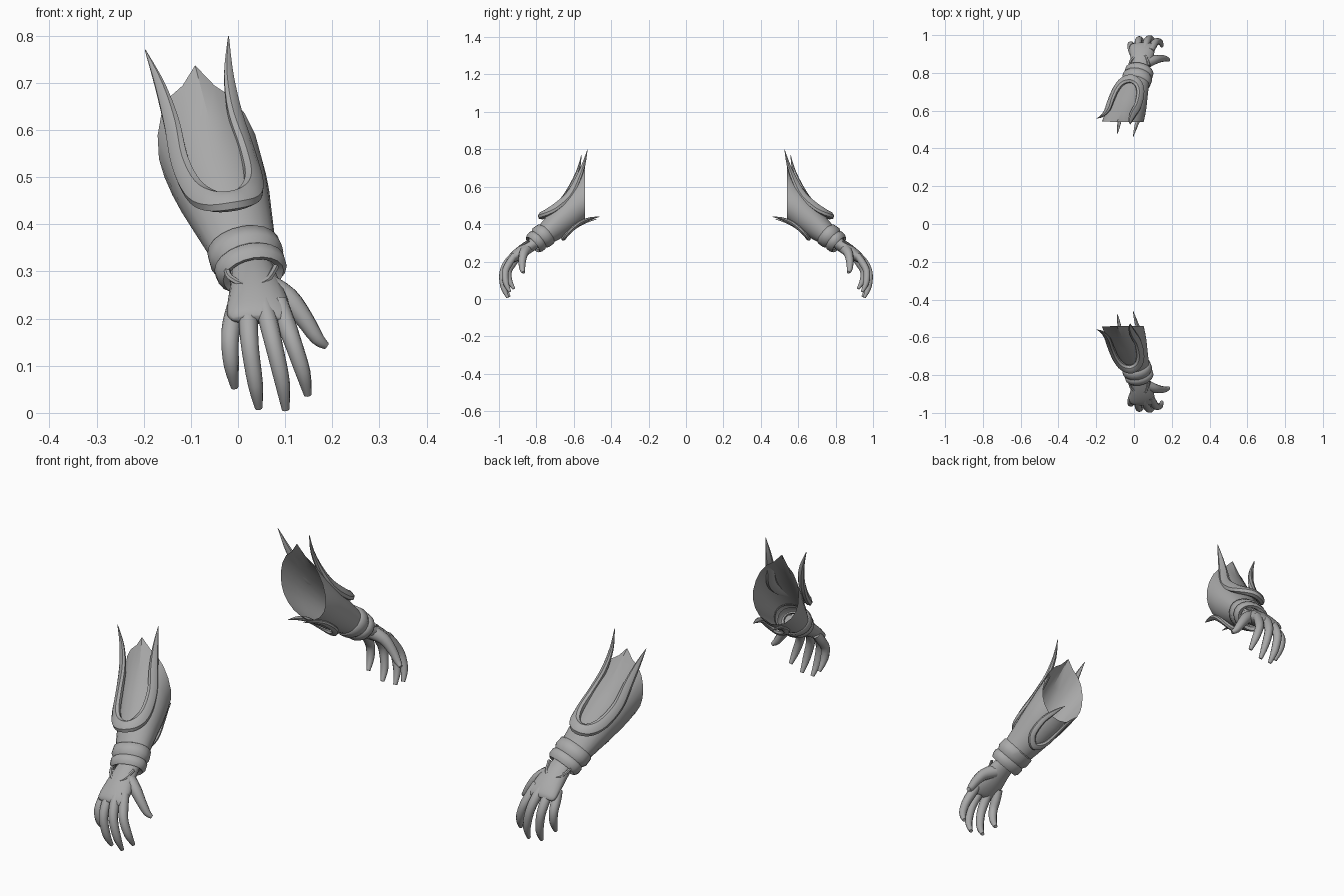
import bpy, bmesh, math
from mathutils import Vector as V

grey = bpy.data.materials.new("plain_grey")
grey.diffuse_color = (0.4, 0.4, 0.4, 1)

# Forearm frame: A runs down the arm, S across it, U out of its back
E = V((-0.055, -0.54, 0.54))
A = V((0.085, -0.26, -0.23)).normalized()
S = (V((1, 0, 0)) - A * A.x).normalized()
U = A.cross(S)


def local(t, s, h):
    return E + A * t + S * s + U * h


def spline(pts, n):
    """Catmull-Rom through tuples of any length."""
    out = []
    for i in range(len(pts) - 1):
        p = [pts[max(0, min(len(pts) - 1, i + k))] for k in (-1, 0, 1, 2)]
        for j in range(n):
            f = j / n
            out.append(tuple(0.5 * (2 * b + (c - a) * f + (2 * a - 5 * b + 4 * c - d) * f * f
                                    + (3 * b - a - 3 * c + d) * f ** 3)
                             for a, b, c, d in zip(*p)))
    return out + [tuple(pts[-1])]


def loft(name, rings, cap=True, angle=40):
    bm = bmesh.new()
    loops = [[bm.verts.new(p) for p in r] for r in rings]
    n = len(loops[0])
    for a, b in zip(loops, loops[1:]):
        for i in range(n):
            bm.faces.new((a[i], a[(i + 1) % n], b[(i + 1) % n], b[i]))
    if cap:
        bm.faces.new(loops[0][::-1])
        bm.faces.new(loops[-1])
    bmesh.ops.recalc_face_normals(bm, faces=bm.faces)
    me = bpy.data.meshes.new(name)
    bm.to_mesh(me)
    bm.free()
    me.materials.append(grey)
    ob = bpy.data.objects.new(name, me)
    bpy.context.collection.objects.link(ob)
    # The other arm is a reflection across y = 0
    mod = ob.modifiers.new("other_arm", 'MIRROR')
    mod.use_axis = (False, True, False)
    mod.use_mirror_merge = False
    bpy.context.view_layer.objects.active = ob
    ob.select_set(True)
    bpy.ops.object.shade_smooth_by_angle(angle=math.radians(angle))
    ob.select_set(False)
    return ob


def band(name, pts, normals, sides=8, angle=40):
    """Tube of (x, y, z, half width, half thickness) turned to face the normals."""
    rings = []
    for i, p in enumerate(pts):
        c = V(p[:3])
        d = (V(pts[min(i + 1, len(pts) - 1)][:3]) - V(pts[max(i - 1, 0)][:3])).normalized()
        side = d.cross(normals[i]).normalized()
        up = side.cross(d)
        rings.append([c + side * max(p[3], 0.001) * math.cos(q) + up * max(p[4], 0.001) * math.sin(q)
                      for q in (2 * math.pi * k / sides for k in range(sides))])
    return loft(name, rings, angle=angle)


# Forearm guard: t, half width, top, bottom, shear of the ring
N = 20
sleeve = [(0.0, 0.106, 0.122, 0.092, 0.91), (0.06, 0.103, 0.102, 0.094, 0.65),
          (0.12, 0.097, 0.085, 0.09, 0.4), (0.2, 0.085, 0.07, 0.082, 0.15),
          (0.26, 0.076, 0.057, 0.074, 0), (0.30, 0.07, 0.05, 0.064, 0)]


def arm_ring(t, w, top, bot, k):
    ring = []
    for i in range(N):
        q = 2 * math.pi * i / N
        s, h = w * math.cos(q), math.sin(q)
        h *= top if h > 0 else bot
        if k > 0.9 and i == N // 4:
            h = 0.148  # pointed rim
        ring.append(local(t - k * h + 0.25 * k * s, s - 0.004, h))
    return ring


loft("forearm_guard", [arm_ring(*r) for r in sleeve], cap=False)

# Gathered wrist cuff with two folds
cuff = [(0.285, 0.07, 0.05, 0.064, 0), (0.292, 0.078, 0.06, 0.072, 0), (0.325, 0.08, 0.064, 0.07, 0),
        (0.342, 0.07, 0.054, 0.06, 0), (0.35, 0.077, 0.06, 0.064, 0), (0.372, 0.076, 0.058, 0.062, 0),
        (0.385, 0.066, 0.05, 0.055, 0), (0.378, 0.052, 0.038, 0.042, 0), (0.35, 0.048, 0.034, 0.038, 0)]
loft("wrist_cuff", [arm_ring(*r) for r in cuff], cap=False, angle=50)


# U-shaped raised borders ending in two spikes: t, s, h, half width, half thickness
def border(name, half, shift):
    whole = [(t, -s, h, w, k) for t, s, h, w, k in half] + half[-2::-1]
    smooth = spline(whole, 4)
    pts = [(*local(t, s + shift, h), w, k) for t, s, h, w, k in smooth]
    band(name, pts, [S * s + U * h for t, s, h, w, k in smooth])


border("back_border", [(-0.168, 0.091, 0.185, 0.001, 0.001), (-0.10, 0.075, 0.138, 0.012, 0.008),
                       (-0.02, 0.069, 0.098, 0.019, 0.013), (0.07, 0.073, 0.068, 0.023, 0.015),
                       (0.16, 0.066, 0.066, 0.025, 0.016), (0.215, 0.042, 0.076, 0.026, 0.017),
                       (0.235, 0, 0.084, 0.026, 0.018)], -0.014)
border("under_border", [(0.02, 0.043, -0.127, 0.001, 0.001), (0.07, 0.046, -0.1, 0.01, 0.007),
                        (0.13, 0.05, -0.082, 0.013, 0.01), (0.2, 0.04, -0.08, 0.015, 0.011),
                        (0.235, 0, -0.086, 0.016, 0.012)], 0.004)

# Palm: x, y, z, half width, half thickness
back = V((0, -0.58, 0.81))
palm = spline([(0.03, -0.80, 0.305, 0.046, 0.032), (0.036, -0.85, 0.273, 0.053, 0.034),
               (0.042, -0.90, 0.238, 0.064, 0.031), (0.043, -0.94, 0.208, 0.066, 0.022),
               (0.043, -0.952, 0.196, 0.055, 0.012)], 3)
band("palm", palm, [back] * len(palm), 16, 60)

# Thin trim across the back of the wrist
trim = spline([(-0.024, -0.83, 0.31, 0.007, 0.006), (-0.016, -0.865, 0.287, 0.007, 0.006),
               (0.022, -0.897, 0.27, 0.007, 0.006), (0.06, -0.888, 0.28, 0.007, 0.006),
               (0.08, -0.84, 0.31, 0.007, 0.006)], 4)
band("wrist_trim", trim, [back] * len(trim), 6)

# Fingers and thumb: joints, and the radius at each joint
digits = {
    "index_finger": [(0.088, -0.915, 0.235), (0.102, -0.945, 0.19), (0.118, -0.966, 0.145),
                     (0.138, -0.963, 0.085), (0.148, -0.942, 0.038)],
    "middle_finger": [(0.055, -0.92, 0.235), (0.064, -0.955, 0.195), (0.077, -0.98, 0.14),
                      (0.094, -0.977, 0.065), (0.101, -0.953, 0.007)],
    "ring_finger": [(0.022, -0.915, 0.23), (0.022, -0.95, 0.19), (0.026, -0.976, 0.135),
                    (0.037, -0.97, 0.06), (0.044, -0.945, 0.01)],
    "little_finger": [(-0.006, -0.9, 0.225), (-0.013, -0.925, 0.19), (-0.017, -0.948, 0.15),
                      (-0.014, -0.945, 0.1), (-0.007, -0.92, 0.054)],
    "thumb": [(0.06, -0.85, 0.268), (0.105, -0.868, 0.243), (0.14, -0.876, 0.2),
              (0.168, -0.875, 0.158), (0.187, -0.868, 0.142)],
}
for name, joints in digits.items():
    radii = (0.03, 0.025, 0.02, 0.015, 0.008) if name == "thumb" else (0.018, 0.02, 0.0185, 0.016, 0.008)
    path = spline([(*j, r, r) for j, r in zip(joints, radii)], 3)
    band(name, path, [V((0, -0.8, 0.3))] * len(path), 10, 60)
